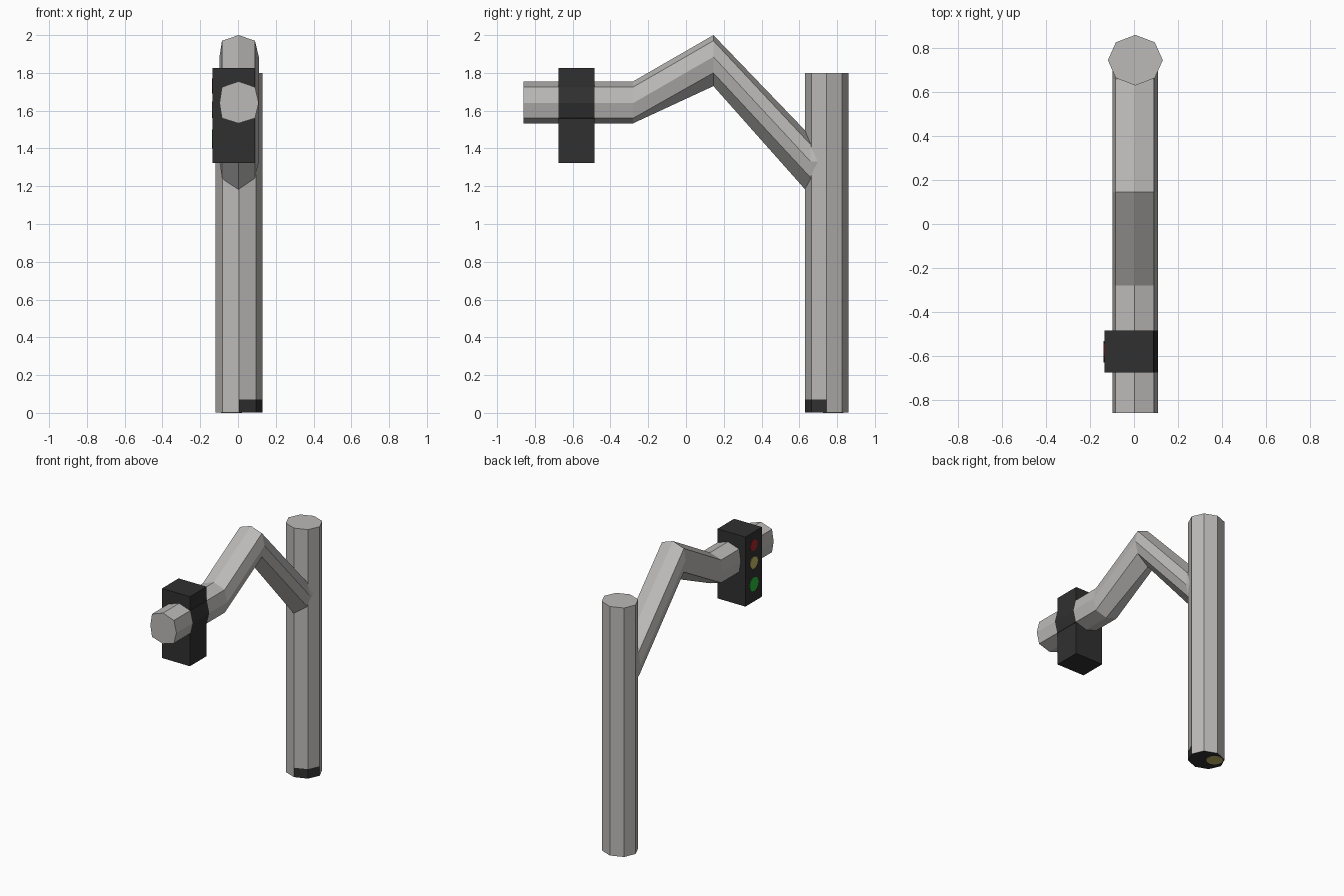
import bpy, bmesh, math
from mathutils import Matrix

if "Cube" in bpy.data.objects:
    bpy.data.objects.remove(bpy.data.objects["Cube"])


def mat(name, r, g, b):
    m = bpy.data.materials.new(name)
    m.diffuse_color = (r, g, b, 1)
    m.use_nodes = True
    m.node_tree.nodes["Principled BSDF"].inputs["Base Color"].default_value = m.diffuse_color
    return m


GREY = mat("metal_grey", 0.50, 0.49, 0.48)
BLACK = mat("housing_black", 0.03, 0.03, 0.03)
RED = mat("signal_red", 0.37, 0.018, 0.02)
YELLOW = mat("signal_yellow", 0.54, 0.46, 0.13)
GREEN = mat("signal_green", 0.023, 0.46, 0.04)


def finish(name, bm, mats, rule=None):
    bmesh.ops.recalc_face_normals(bm, faces=bm.faces)
    bm.normal_update()
    if rule:
        for f in bm.faces:
            f.material_index = int(rule(f.calc_center_median(), f.normal))
    me = bpy.data.meshes.new(name)
    bm.to_mesh(me)
    bm.free()
    for m in mats:
        me.materials.append(m)
    ob = bpy.data.objects.new(name, me)
    bpy.context.collection.objects.link(ob)
    return ob


def loft(rings):
    """Skin a list of equal-sized rings and cap both ends."""
    bm = bmesh.new()
    vs = [[bm.verts.new(p) for p in ring] for ring in rings]
    n = len(vs[0])
    for a, b in zip(vs, vs[1:]):
        for i in range(n):
            j = (i + 1) % n
            bm.faces.new((a[i], a[j], b[j], b[i]))
    bm.faces.new(vs[0])
    bm.faces.new(vs[-1])
    return bm


def disc(name, loc, radius, depth, rot, material):
    bm = bmesh.new()
    bmesh.ops.create_cone(bm, cap_ends=True, segments=20, radius1=radius,
                          radius2=radius, depth=depth,
                          matrix=Matrix.Translation(loc) @ rot)
    return finish(name, bm, [material])


# Octagonal post with a dark worn patch at its foot
def post_ring(z):
    return [(0.006 + 0.125 * math.sin(k * math.pi / 4),
             0.745 + 0.115 * math.cos(k * math.pi / 4), z) for k in range(8)]


finish("post", loft([post_ring(z) for z in (0.002, 0.07, 1.8)]), [GREY, BLACK],
       lambda c, n: n.z < -0.5 or
       (c.z < 0.07 and c.x > 0 and c.y < 0.745))

# Bent arm: each station is y, then top / upper / middle / lower / bottom heights
level = (1.755, 1.725, 1.64, 1.56, 1.533)
stations = [(-0.86, level), (-0.675, level), (-0.485, level), (-0.28, level),
            (0.145, (2.0, 1.97, 1.885, 1.80, 1.73)),
            (0.66, (1.465, 1.42, 1.33, 1.245, 1.15)),
            (0.745, (1.465, 1.42, 1.33, 1.245, 1.15))]
XS = (0.003, 0.09, 0.11, 0.09, 0.003, -0.085, -0.098, -0.085)
ROW = (0, 1, 2, 3, 4, 3, 2, 1)
rings = [[(x, y, h[r]) for x, r in zip(XS, ROW)] for y, h in stations]
finish("arm", loft(rings), [GREY, BLACK],
       lambda c, n: -0.67 < c.y < -0.49)

# Signal housing
bm = bmesh.new()
bmesh.ops.create_cube(bm, size=1, matrix=Matrix.Translation((-0.0235, -0.58, 1.574))
                      @ Matrix.Diagonal((0.223, 0.19, 0.502, 1)))
finish("signal_housing", bm, [BLACK])

# Signal lamps on the side of the housing
side = Matrix.Rotation(math.pi / 2, 4, 'Y')
for name, z, r, m in (("red_lamp", 1.73, 0.04, RED),
                      ("yellow_lamp", 1.605, 0.043, YELLOW),
                      ("green_lamp", 1.45, 0.049, GREEN)):
    disc(name, (-0.135, -0.58, z), r, 0.006, side, m)

# Small yellow plate under the post
disc("foot_plate", (-0.035, 0.78, 0.002), 0.055, 0.004, Matrix.Identity(4), YELLOW)
